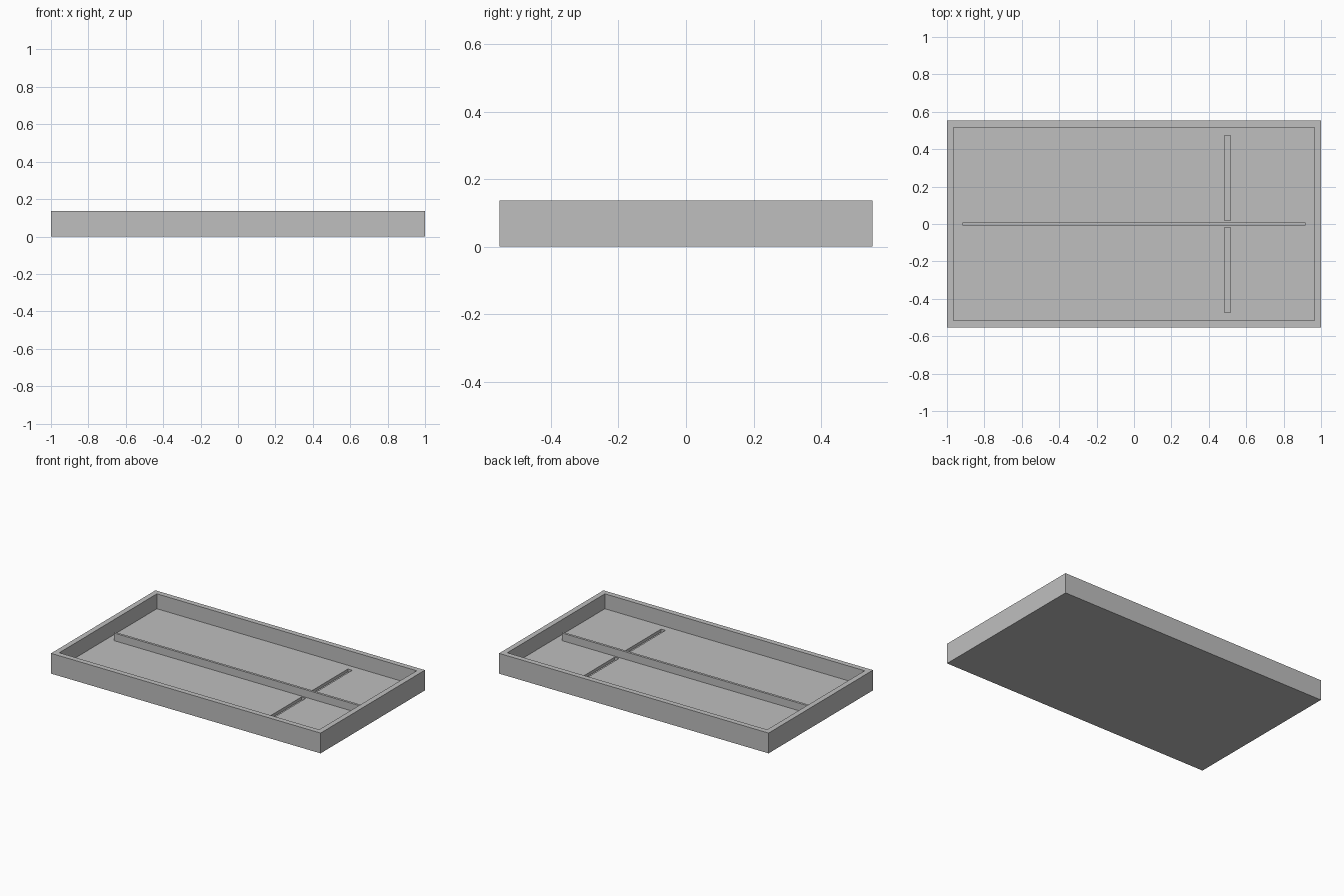
import bpy

cube = bpy.data.objects.get("Cube")
if cube:
    bpy.data.objects.remove(cube, do_unlink=True)

# Overall sizes
LENGTH, WIDTH, HEIGHT = 2.0, 1.106, 0.136
WALL = 0.036
FLOOR = 0.036
SLOT_DEPTH = 0.02

grey = bpy.data.materials.new("plain grey")
grey.use_nodes = True
colour = (0.52, 0.52, 0.52, 1)
grey.diffuse_color = colour
grey.node_tree.nodes["Principled BSDF"].inputs["Base Color"].default_value = colour


def box(name, size, centre, bottom):
    """Box with its given size, standing at height `bottom`."""
    bpy.ops.mesh.primitive_cube_add(
        size=1, location=(centre[0], centre[1], bottom + size[2] / 2))
    obj = bpy.context.object
    obj.name = name
    obj.scale = size
    bpy.ops.object.transform_apply(location=True, rotation=False, scale=True)
    obj.data.materials.append(grey)
    return obj


def carve(target, cutter):
    """Subtract the cutter from the target, then remove the cutter."""
    cutter.hide_render = True
    mod = target.modifiers.new("carve", 'BOOLEAN')
    mod.operation = 'DIFFERENCE'
    mod.solver = 'EXACT'
    mod.object = cutter
    bpy.context.view_layer.objects.active = target
    bpy.ops.object.modifier_apply(modifier=mod.name)
    bpy.data.objects.remove(cutter, do_unlink=True)


# Open tray with a rim of even thickness
tray = box("tray", (LENGTH, WIDTH, HEIGHT), (0, 0), 0)
carve(tray, box("cavity", (LENGTH - 2 * WALL, WIDTH - 2 * WALL, HEIGHT), (0, 0), FLOOR))

# Two shallow cross slots in the floor, one each side of the divider
for side in (-1, 1):
    carve(tray, box("slot", (0.032, 0.454, 0.05), (0.5, side * 0.246), FLOOR - SLOT_DEPTH))

# Long upright divider along the middle of the floor
box("divider", (1.832, 0.016, 0.053), (0, 0), FLOOR - 0.002)
